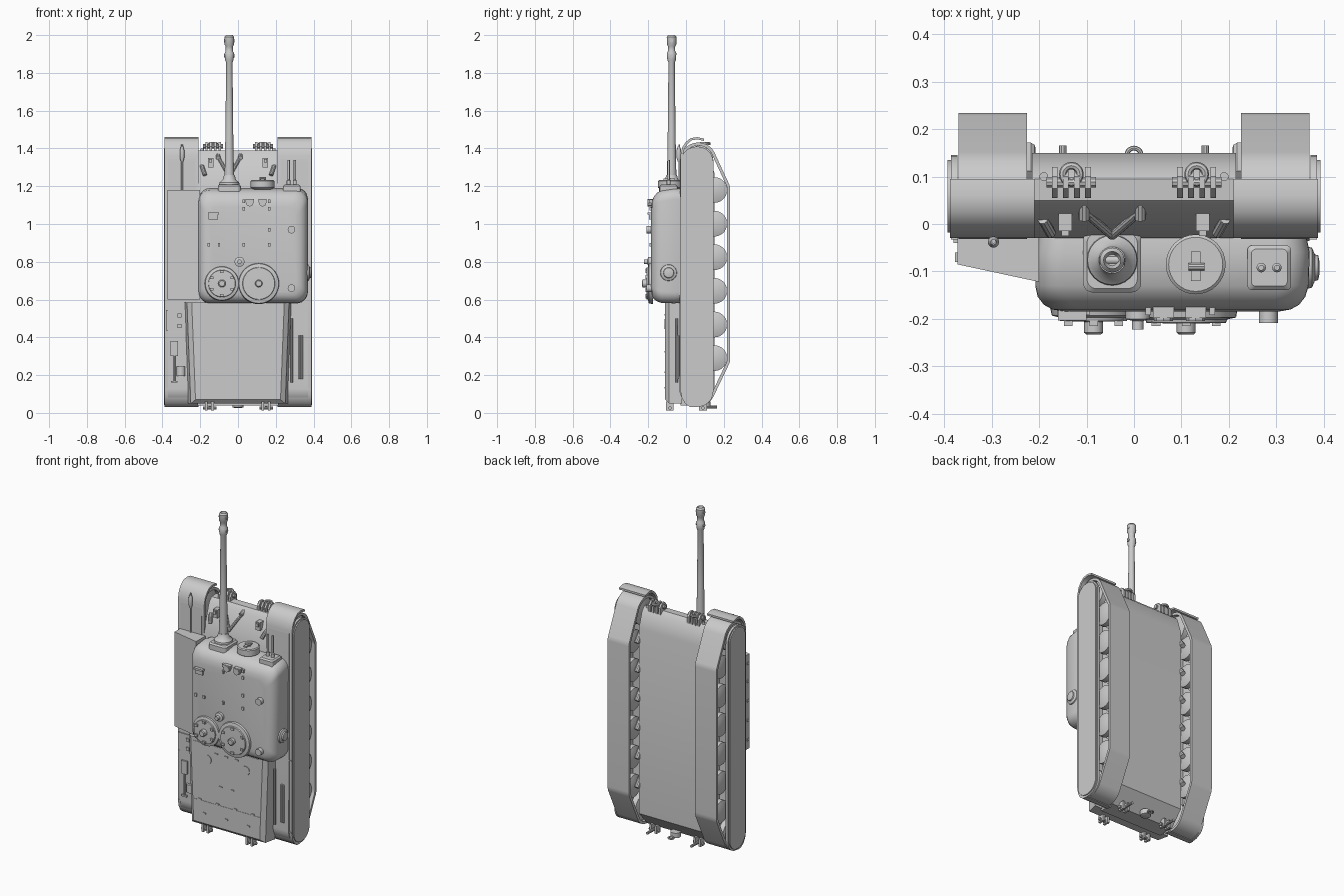
import bpy, bmesh, math
from mathutils import Vector

def finish(name, bm, smooth=True, angle=35):
    bmesh.ops.recalc_face_normals(bm, faces=bm.faces)
    me = bpy.data.meshes.new(name)
    bm.to_mesh(me)
    bm.free()
    ob = bpy.data.objects.new(name, me)
    bpy.context.collection.objects.link(ob)
    if smooth:
        bpy.ops.object.select_all(action='DESELECT')
        ob.select_set(True)
        bpy.context.view_layer.objects.active = ob
        bpy.ops.object.shade_smooth_by_angle(angle=math.radians(angle))
    return ob

def loft(name, rings, cap=True, close=False):
    bm = bmesh.new()
    vs = [[bm.verts.new(p) for p in r] for r in rings]
    n = len(vs[0])
    for a, b in zip(vs, vs[1:] + (vs[:1] if close else [])):
        for i in range(n):
            bm.faces.new((a[i], a[(i + 1) % n], b[(i + 1) % n], b[i]))
    if cap and not close:
        bm.faces.new(vs[0])
        bm.faces.new(vs[-1])
    return finish(name, bm)

def prism(name, yz, x0, x1):
    return loft(name, [[(x, y, z) for y, z in yz] for x in (x0, x1)])

def box(name, x0, x1, y0, y1, z0, z1):
    return prism(name, [(y0, z0), (y1, z0), (y1, z1), (y0, z1)], x0, x1)

def lathe(name, prof, origin, axis=(0, 0, 1), n=24, close=False):
    """prof: (radius, distance along axis)"""
    q = Vector((0, 0, 1)).rotation_difference(Vector(axis))
    o = Vector(origin)
    rings = [[o + q @ Vector((r * math.cos(2 * math.pi * i / n), r * math.sin(2 * math.pi * i / n), d))
              for i in range(n)] for r, d in prof]
    return loft(name, rings, close=close)

def rod(name, a, b, r, n=10):
    d = Vector(b) - Vector(a)
    return lathe(name, [(r, 0), (r, d.length)], a, d.normalized(), n)

def ring(name, c, axis, R, r):
    prof = [(R + r * math.cos(t * math.pi / 4), r * math.sin(t * math.pi / 4)) for t in range(8)]
    return lathe(name, prof, c, axis, 20, True)

def rrect(x0, x1, z0, z1, r, y, seg=7):
    pts = []
    for cx, cz, a0 in ((x1 - r, z1 - r, 0), (x0 + r, z1 - r, 90), (x0 + r, z0 + r, 180), (x1 - r, z0 + r, 270)):
        for i in range(seg + 1):
            a = math.radians(a0 + 90 * i / seg)
            pts.append((cx + r * math.cos(a), y, cz + r * math.sin(a)))
    return pts

# hull tub with sloped nose
prism("hull", [(-0.03, 0.04), (-0.03, 1.19), (0.025, 1.36), (0.05, 1.388), (0.095, 1.39), (0.12, 1.365),
               (0.15, 1.27), (0.15, 0.13), (0.07, 0.04)], -0.215, 0.215)

# running gear on both sides
wheel_z = [0.29 + 0.178 * i for i in range(6)]
circles = [(0.065, 1.335, 0.08), (0.06, 0.13, 0.08)] + [(0.15, z, 0.068) for z in wheel_z]
def hull_loop(extra, x):
    pts = []
    for i in range(96):
        a = 2 * math.pi * i / 96
        c, s = math.cos(a), math.sin(a)
        y, z, r = max(circles, key=lambda k: k[0] * c + k[1] * s + k[2])
        pts.append((x, y + (r + extra) * c, z + (r + extra) * s))
    return pts
fender_path = [(0.095, 1.452), (0.06, 1.46), (0.025, 1.455), (0.0, 1.435), (-0.02, 1.405), (-0.03, 1.36),
               (-0.03, 0.12), (-0.022, 0.08), (-0.005, 0.05), (0.02, 0.032), (0.05, 0.03)]
inner = [(0.095, 1.44), (0.06, 1.448), (0.03, 1.443), (0.01, 1.425), (-0.008, 1.398), (-0.018, 1.36),
         (-0.018, 0.12), (-0.01, 0.085), (0.004, 0.06), (0.024, 0.044), (0.05, 0.042)]
for s, side in ((-1, "left"), (1, "right")):
    loft("track_" + side, [hull_loop(e, s * x) for e, x in ((0.016, 0.225), (0.016, 0.37), (0, 0.37), (0, 0.225))], close=True)
    for i, (y, z, r) in enumerate(circles):
        lathe(f"wheel_{side}_{i}", [(r * .5, 0), (r, 0.012), (r, 0.045), (r * .35, 0.05), (r * .35, 0.075),
              (r, 0.08), (r, 0.113), (r * .5, 0.125)], (s * 0.235, y, z), (s, 0, 0), 28)
        if i > 1:
            rod(f"arm_{side}_{i}", (s * 0.222, 0.1, z + 0.08), (s * 0.222, 0.16, z), 0.015)
    prism("fender_" + side, fender_path + inner[::-1], s * 0.21, s * 0.388)
    # rounded side skirt with inset panel
    for nm, g, xa, xb in (("skirt", 0, 0.372, 0.386), ("skirt_panel", 0.01, 0.38, 0.393)):
        outline = rrect(-0.028 + g, 0.145 - g, 0.032 + g, 1.41 - g, 0.084 - g, 0)
        prism(f"{nm}_{side}", [(p[0], p[2]) for p in outline], s * xa, s * xb)
    # front tow clevis
    for dx in (-0.035, -0.012, 0.012, 0.035):
        prism(f"front_clevis_{side}", [(0.055, 1.37), (0.12, 1.37), (0.12, 1.41), (0.1, 1.435), (0.075, 1.435), (0.055, 1.41)],
              s * 0.132 + dx - 0.006, s * 0.132 + dx + 0.006)
    rod("clevis_pin_" + side, (s * 0.132 - 0.052, 0.088, 1.412), (s * 0.132 + 0.052, 0.088, 1.412), 0.012)
    ring("tow_eye_" + side, (s * 0.132, 0.105, 1.425), (0, 0, 1), 0.018, 0.008)
    lathe("nose_stud_" + side, [(0.009, 0), (0.009, 0.015)], (s * 0.19, 0.1, 1.385))
    # lamps and guards on the glacis
    box("lamp_" + side, s * 0.145 - 0.014, s * 0.145 + 0.014, -0.015, 0.03, 1.3, 1.35)
    box("lamp_base_" + side, s * 0.145 - 0.008, s * 0.145 + 0.008, -0.025, 0.0, 1.325, 1.345)
    rod("glacis_guard_" + side, (s * 0.175, -0.02, 1.26), (s * 0.192, 0.01, 1.31), 0.011)
    # rear tow hooks
    for y in (-0.085, 0.09):
        for dx in (-0.02, 0.014):
            box("rear_hook_" + side, s * 0.15 + dx - 0.006, s * 0.15 + dx + 0.008, y - 0.02, y + 0.02, 0.012, 0.06)
        rod("rear_pin_" + side, (s * 0.15 - 0.035, y, 0.026), (s * 0.15 + 0.035, y, 0.026), 0.009)
    rod("rear_bar_" + side, (s * 0.15, 0.09, 0.03), (s * 0.15, 0.165, 0.03), 0.008)
    # rear fender seams
    for z in (0.123, 0.565):
        box("fender_seam_" + side, s * 0.215, s * 0.385, -0.033, -0.028, z, z + 0.005)
ring("rear_tow_ring", (0, 0.145, 0.035), (0, 0, 1), 0.015, 0.005)
lathe("rear_coupling", [(0.03, 0), (0.03, 0.03), (0.015, 0.035)], (0, 0.1, 0.06), (0, 0, -1))

# raised engine deck
loft("engine_deck", [[(-w0, y, 0.05 + e), (w0, y, 0.05 + e), (w1, y, 0.585), (-w1, y, 0.585)]
                     for y, w0, w1, e in ((-0.02, 0.265, 0.285, 0), (-0.09, 0.25, 0.27, 0), (-0.11, 0.225, 0.245, 0.02))])
for x in (-0.13, 0.13):
    lathe("deck_cap", [(0.027, 0), (0.027, 0.006)], (x, -0.108, 0.47), (0, -1, 0))
for z, xs in ((0.515, (-0.07, 0, 0.07)), (0.32, (-0.04, 0.04)), (0.21, (-0.18, -0.06, 0.06, 0.18)), (0.13, (-0.15, 0, 0.15))):
    for x in xs:
        box("deck_hinge", x - 0.01, x + 0.01, -0.115, -0.108, z, z + 0.008)
for z in (0.205, 0.56):
    box("deck_seam", -0.225, 0.225, -0.112, -0.108, z, z + 0.003)

# turret: stacked rounded rectangles
T = ((-0.02, -0.2, 0.362, 0.585, 1.185, 0.06), (-0.06, -0.208, 0.37, 0.58, 1.19, 0.06),
     (-0.13, -0.208, 0.368, 0.582, 1.18, 0.06), (-0.153, -0.203, 0.361, 0.59, 1.165, 0.06),
     (-0.17, -0.19, 0.348, 0.603, 1.145, 0.06), (-0.18, -0.172, 0.33, 0.62, 1.12, 0.055),
     (-0.184, -0.15, 0.308, 0.642, 1.09, 0.05))
loft("turret", [rrect(x0, x1, z0, z1, r, y) for y, x0, x1, z0, z1, r in T])

# front plates, mantlet and gun
def front_plate(name, cx, cy, hx, hy, z0, z1, r):
    rings = []
    for z, g in ((z0, 0), (z1 - 0.008, 0), (z1, 0.008)):
        rings.append([(a, c, z) for a, _, c in rrect(cx - hx + g, cx + hx - g, cy - hy + g, cy + hy - g, r, 0)])
    return loft(name, rings)
front_plate("mantlet_plate", -0.046, -0.078, 0.061, 0.066, 1.15, 1.21, 0.02)
lathe("mantlet_collar", [(0.055, 0), (0.052, 0.02), (0.035, 0.035), (0.028, 0.06)], (-0.046, -0.076, 1.2))
lathe("gun_barrel", [(0.026, 0), (0.023, 0.12), (0.02, 0.3), (0.017, 0.63), (0.023, 0.645), (0.025, 0.68), (0.019, 0.69),
      (0.019, 0.715), (0.025, 0.725), (0.026, 0.765), (0.018, 0.775), (0.018, 0.76), (0.012, 0.75)], (-0.046, -0.076, 1.225))
for z in (1.89, 1.97):
    rod("muzzle_port", (-0.073, -0.076, z), (-0.019, -0.076, z), 0.009, 12)
lathe("searchlight", [(0.045, 0), (0.063, 0.01), (0.063, 0.045), (0.057, 0.05)], (0.13, -0.085, 1.182), n=32)
box("searchlight_bar", 0.12, 0.14, -0.12, -0.058, 1.225, 1.24)
rod("searchlight_knob", (0.115, -0.09, 1.24), (0.148, -0.09, 1.24), 0.008)
front_plate("machine_gun_plate", 0.285, -0.092, 0.046, 0.047, 1.15, 1.208, 0.01)
for x in (0.268, 0.301):
    lathe("machine_gun", [(0.01, 0), (0.01, 0.03), (0.006, 0.035), (0.006, 0.14)], (x, -0.092, 1.2), n=12)

# roof hatches with periscopes
for nm, x, r, h in (("left_hatch", -0.085, 0.088, 0.018), ("right_hatch", 0.11, 0.105, 0.022)):
    o = (x, -0.175, 0.685)
    lathe(nm, [(r + .004, 0), (r, h), (r * .82, h + 0.004), (r * .8, h + 0.011), (r * .2, h + 0.013)], o, (0, -1, 0), 40)
    lathe(nm + "_knob", [(0.02, 0), (0.02, 0.054), (0.015, 0.058)], o, (0, -1, 0), 12)
    for k in range(6):
        a = math.radians(30 + 60 * k)
        px, pz = x + r * 0.7 * math.cos(a), 0.685 + r * 0.7 * math.sin(a)
        box(nm + "_block", px - 0.009, px + 0.009, -0.215, -0.19, pz - 0.007, pz + 0.007)
lathe("roof_vent", [(0.026, 0), (0.026, 0.02), (0.012, 0.024), (0.012, 0.042)], (0.008, -0.18, 0.8), (0, -1, 0))
for z in (0.97, 0.66):
    lathe("roof_knob", [(0.02, 0), (0.02, 0.027)], (0.283, -0.182, z), (0, -1, 0), 16)
for x in (0.062, 0.13):
    lathe("roof_periscope", [(0.02, 0), (0.02, 0.024)], (x, -0.18, 1.112), (0, -1, 0), 8)
    box("periscope_hood", x - 0.022, x + 0.022, -0.198, -0.165, 1.113, 1.132)
box("sight_box", -0.155, -0.105, -0.196, -0.17, 1.025, 1.055)
box("sight_hood", -0.16, -0.1, -0.203, -0.17, 1.05, 1.062)
for x, z in ((-0.155, 0.89), (-0.1, 0.89), (0.03, 1.08), (0.165, 1.08), (0.03, 0.89), (0.165, 0.89), (0.165, 0.97), (0.03, 1.12), (0.165, 1.12)):
    box("roof_hinge", x - 0.006, x + 0.006, -0.192, -0.175, z - 0.009, z + 0.009)
# side port on the turret
lathe("side_port", [(0.045, 0), (0.042, 0.012), (0.028, 0.018), (0.026, 0.025), (0.012, 0.028)], (0.363, -0.092, 0.742), (1, 0, 0))

# gun travel lock
for tx in (-0.105, 0.013):
    rod("travel_lock_arm", (-0.046, -0.025, 1.25), (tx, 0.026, 1.355), 0.009)
    rod("travel_lock_tip", (tx, 0.01, 1.35), (tx, 0.045, 1.365), 0.012)

# stowage bin on the left fender
loft("stowage_bin", [[(-0.372, -0.02, z), (-0.2, -0.02, z), (-0.2, -0.122, z), (-0.372, -0.085, z)] for z in (0.6, 1.18)])
for z in (0.65, 0.77, 0.89, 1.01, 1.12):
    box("bin_latch", -0.377, -0.36, -0.08, -0.06, z, z + 0.015)
# fender tools
rod("fender_bar", (-0.296, -0.036, 1.18), (-0.296, -0.036, 1.42), 0.005)
lathe("fender_lamp", [(0.006, 0), (0.012, 0.02), (0.012, 0.06), (0.006, 0.08)], (-0.296, -0.038, 1.33), n=12)
box("tool_tray", -0.38, -0.275, -0.04, -0.025, 0.435, 0.545)
for z in (0.45, 0.505):
    box("tray_clip", -0.32, -0.3, -0.048, -0.035, z, z + 0.02)
prism("shovel_blade", [(-0.045, 0.3), (-0.045, 0.38), (-0.03, 0.38), (-0.03, 0.3)], -0.357, -0.317)
rod("shovel_handle", (-0.337, -0.04, 0.17), (-0.337, -0.04, 0.31), 0.005)
box("shovel_grip", -0.355, -0.319, -0.046, -0.03, 0.16, 0.17)
lathe("fender_tank", [(0.024, 0), (0.024, 0.05)], (-0.302, -0.03, 0.195), n=12)
for x in (0.325, 0.338):
    rod("pry_bar", (x, -0.04, 0.18), (x, -0.04, 0.41), 0.006)
rod("fender_stay", (0.285, -0.05, 0.16), (0.285, -0.05, 0.5), 0.007)
